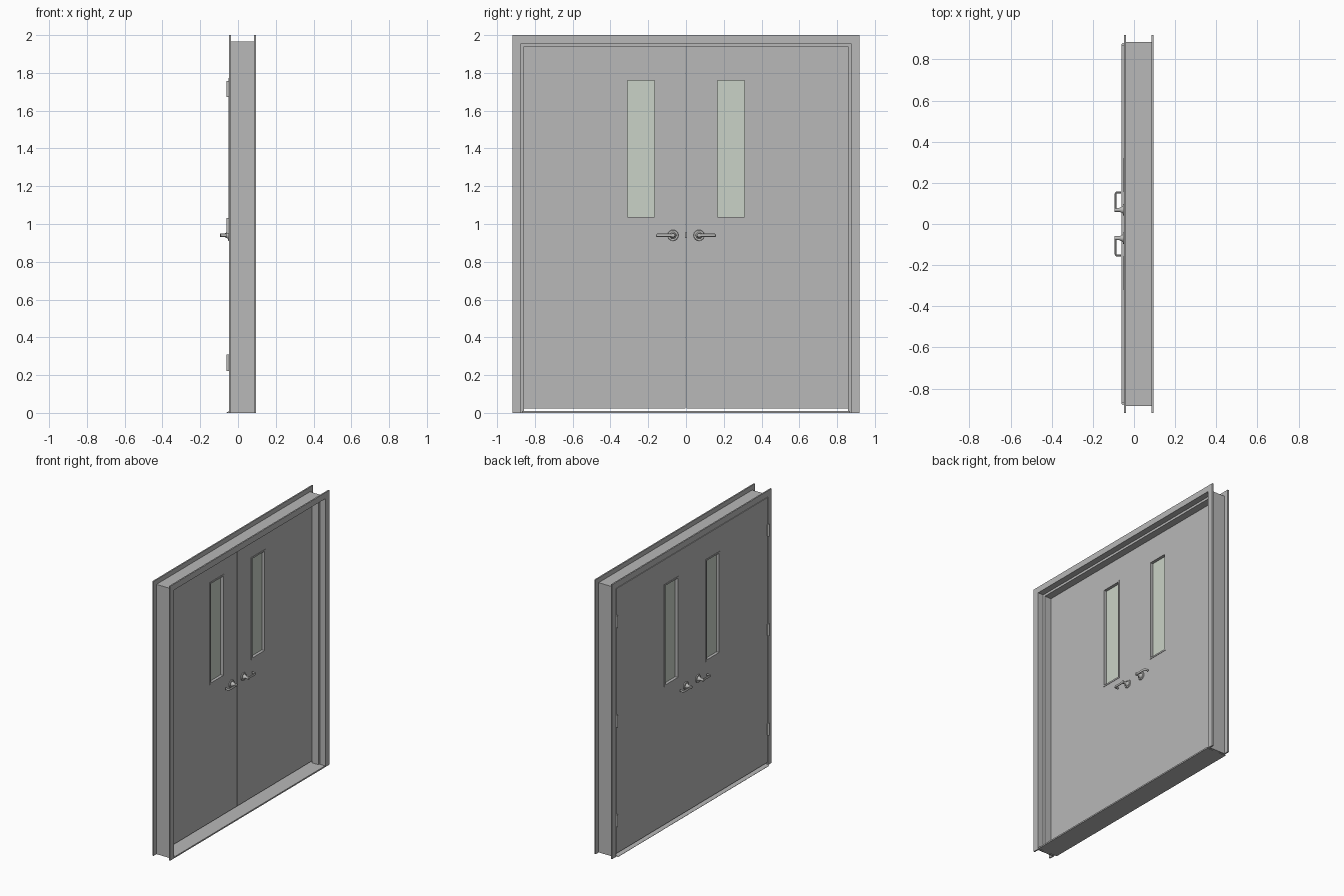
import bpy, bmesh, math
from mathutils import Matrix, Vector

if "Cube" in bpy.data.objects:
    bpy.data.objects.remove(bpy.data.objects["Cube"])


def mat(name, rgb):
    m = bpy.data.materials.new(name)
    m.diffuse_color = (*rgb, 1)
    m.use_nodes = True
    m.node_tree.nodes["Principled BSDF"].inputs["Base Color"].default_value = m.diffuse_color
    return m


GREY = mat("painted_steel", (0.48, 0.48, 0.48))
METAL = mat("satin_metal", (0.52, 0.52, 0.51))
GLASS = mat("pale_green_glass", (0.59, 0.65, 0.57))


def finish(name, bm, material, smooth=False):
    bmesh.ops.recalc_face_normals(bm, faces=bm.faces)
    me = bpy.data.meshes.new(name)
    bm.to_mesh(me)
    bm.free()
    ob = bpy.data.objects.new(name, me)
    bpy.context.collection.objects.link(ob)
    me.materials.append(material)
    if smooth:
        bpy.ops.object.select_all(action='DESELECT')
        ob.select_set(True)
        bpy.context.view_layer.objects.active = ob
        bpy.ops.object.shade_smooth_by_angle(angle=math.radians(35))
    return ob


def add_box(bm, lo, hi):
    lo, hi = Vector(lo), Vector(hi)
    c, s = (lo + hi) / 2, hi - lo
    bmesh.ops.create_cube(bm, size=1, matrix=Matrix.Translation(c) @ Matrix.Diagonal((*s, 1)))


def box(name, lo, hi, material):
    bm = bmesh.new()
    add_box(bm, lo, hi)
    return finish(name, bm, material)


def ring(name, x0, x1, outer, inner, material):
    """Rectangular slab with a rectangular hole; rects are (y0, z0, y1, z1)."""
    def corners(r):
        return [(r[0], r[1]), (r[2], r[1]), (r[2], r[3]), (r[0], r[3])]
    bm = bmesh.new()
    loops = [[bm.verts.new((x, y, z)) for y, z in corners(r)]
             for x, r in ((x0, outer), (x1, outer), (x1, inner), (x0, inner))]
    for k in range(4):
        a, b = loops[k], loops[(k + 1) % 4]
        for i in range(4):
            j = (i + 1) % 4
            bm.faces.new((a[i], a[j], b[j], b[i]))
    return finish(name, bm, material)


def add_cone(bm, axis, start, end, r1, r2, segs=24):
    a, b = Vector(start), Vector(end)
    rot = (b - a).to_track_quat('Z', 'Y').to_matrix().to_4x4()
    bmesh.ops.create_cone(bm, cap_ends=True, segments=segs, radius1=r1, radius2=r2,
                          depth=(b - a).length, matrix=Matrix.Translation((a + b) / 2) @ rot)


BACK, FRONT = -0.048, 0.095       # frame faces along x
DOOR_IN = -0.005                  # inner face of the doors
OPEN_Y, OPEN_Z = 0.874, 1.956     # rebate opening

# Frame: profile (x, offset from opening) swept up, across and down
profile = [(BACK, 0), (BACK, 0.044), (BACK + 0.01, 0.044), (BACK + 0.01, 0.010),
           (FRONT - 0.01, 0.010), (FRONT - 0.01, 0.044), (FRONT, 0.044), (FRONT, 0),
           (0.05, 0), (0.05, -0.017), (-0.003, -0.017), (-0.003, 0)]
bm = bmesh.new()
sections = []
for side, top in ((-1, 0), (-1, 1), (1, 1), (1, 0)):
    sections.append([bm.verts.new((x, side * (OPEN_Y + d), top * (OPEN_Z + d))) for x, d in profile])
n = len(profile)
for a, b in zip(sections, sections[1:]):
    for i in range(n):
        j = (i + 1) % n
        bm.faces.new((a[i], a[j], b[j], b[i]))
bm.faces.new(sections[0])
bm.faces.new(sections[-1])
finish("door_frame", bm, GREY)

# Threshold with a sloped outer lip
bm = bmesh.new()
sill = [(-0.061, 0), (-0.061, 0.002), (-0.046, 0.010), (FRONT, 0.010), (FRONT, 0)]
ends = [[bm.verts.new((x, y, z)) for x, z in sill] for y in (-0.868, 0.868)]
for i in range(5):
    j = (i + 1) % 5
    bm.faces.new((ends[0][i], ends[0][j], ends[1][j], ends[1][i]))
for e in ends:
    bm.faces.new(e)
finish("threshold", bm, GREY)


def span(s, y0, y1):
    return sorted((s * y0, s * y1))


def lever(name, s, face, d):
    """Lever on a door face; s is the door side, d the outward x direction."""
    y, z = s * 0.069, 0.94
    bm = bmesh.new()
    add_cone(bm, 'x', (face, y, z), (face + d * 0.006, y, z), 0.029, 0.027, 32)
    add_cone(bm, 'x', (face + d * 0.006, y, z), (face + d * 0.022, y, z), 0.018, 0.010)
    add_cone(bm, 'x', (face + d * 0.022, y, z), (face + d * 0.047, y, z), 0.010, 0.010)
    finish(name + "_rose", bm, METAL, True)
    # bar swept along the grip with an elliptical section and a return end
    path = [(0.041, 0.062), (0.041, 0.148), (0.039, 0.152), (0.035, 0.154), (0.014, 0.154)]
    bm = bmesh.new()
    rings, segs = [], 12
    for i, (px, py) in enumerate(path):
        p = Vector(path[max(i - 1, 0)])
        q = Vector(path[min(i + 1, len(path) - 1)])
        t = (q - p).normalized()
        nx, ny = t.y, -t.x
        r = []
        for k in range(segs):
            a = 2 * math.pi * k / segs
            u, w = 0.005 * math.cos(a), 0.0085 * math.sin(a)
            r.append(bm.verts.new((face + d * (px + nx * u), s * (py + ny * u), z + w)))
        rings.append(r)
    for a, b in zip(rings, rings[1:]):
        for k in range(segs):
            m = (k + 1) % segs
            bm.faces.new((a[k], a[m], b[m], b[k]))
    bm.faces.new(rings[0])
    bm.faces.new(rings[-1])
    finish(name + "_grip", bm, METAL, True)


for s, side in ((-1, "left"), (1, "right")):
    # Door leaf with window opening
    o, h = span(s, 0.0015, 0.870), span(s, 0.159, 0.317)
    ring(side + "_door", BACK, DOOR_IN, (o[0], 0.022, o[1], 1.952),
         (h[0], 1.030, h[1], 1.769), GREY)
    # Window trim, slightly proud of both faces
    t, g = span(s, 0.156, 0.320), span(s, 0.167, 0.309)
    ring(side + "_window_trim", BACK - 0.003, DOOR_IN + 0.003, (t[0], 1.027, t[1], 1.772),
         (g[0], 1.038, g[1], 1.761), GREY)
    # Glass pane
    box(side + "_glass", (-0.030, g[0] - 0.001, 1.037), (-0.023, g[1] + 0.001, 1.762), GLASS)
    # Levers on both faces
    lever(side + "_outer_lever", s, BACK, -1)
    lever(side + "_inner_lever", s, DOOR_IN, 1)
    # Hinges: barrel and leaf in the gap
    for i, z in enumerate((0.265, 0.99, 1.715)):
        bm = bmesh.new()
        y = s * 0.872
        add_cone(bm, 'z', (-0.0535, y, z - 0.043), (-0.0535, y, z + 0.043), 0.0075, 0.0075, 16)
        l = span(s, 0.8695, 0.8745)
        add_box(bm, (-0.053, l[0], z - 0.043), (-0.012, l[1], z + 0.043))
        finish(f"{side}_hinge_{i + 1}", bm, METAL, True)

# Latch bolt across the meeting gap
box("latch_bolt", (-0.034, -0.005, 0.925), (-0.018, 0.005, 0.955), METAL)
